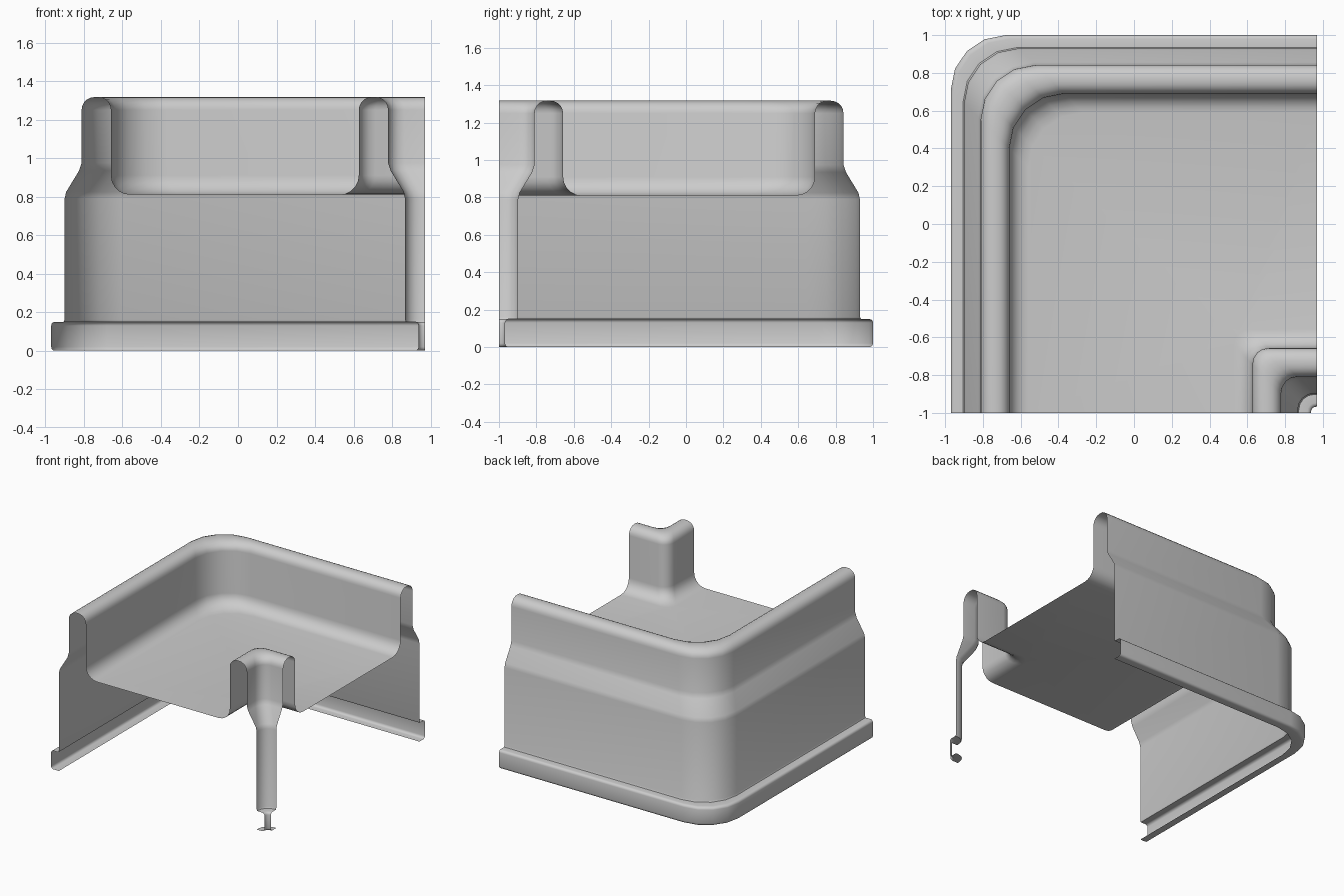
import bpy, bmesh, math

if "Cube" in bpy.data.objects:
    bpy.data.objects.remove(bpy.data.objects["Cube"])

X_CUT, Y_CUT = 0.97, -1.0      # planes where the sheet is cut open


def arc(cx, cz, r, a0, a1, n):
    """Points of an arc, angles in degrees."""
    return [(cx + r * math.cos(math.radians(a0 + (a1 - a0) * i / n)),
             cz + r * math.sin(math.radians(a0 + (a1 - a0) * i / n)))
            for i in range(n + 1)]


# Wall section (inward offset, height): hooked flange, wall, flare, rolled rim, floor fillet
profile = [(0.07, 0.0)]
profile += arc(0.02, 0.02, 0.02, 270, 180, 3)
profile += arc(0.02, 0.13, 0.02, 180, 90, 3)
profile += [(0.065, 0.15), (0.07, 0.162), (0.07, 0.79), (0.078, 0.825),
            (0.145, 0.935), (0.158, 0.975)]
profile += arc(0.225, 1.25, 0.067, 180, 90, 5)
profile += arc(0.243, 1.25, 0.067, 90, 0, 5)
profile += arc(0.41, 0.91, 0.10, 180, 270, 5)
profile = [(d, min(z * 1.0, 1.317)) for d, z in profile]


def corner_path(x0, y1, r, n):
    """Line along y, rounded corner, line along x."""
    bend = arc(x0 + r, y1 - r, r, 180, 90, n)
    return [(x0, Y_CUT)] + bend + [(X_CUT, y1)]


def sweep(bm, paths, flip):
    """Skin the stacked paths and return the last row of vertices."""
    rows = [[bm.verts.new((x, y, z)) for x, y in path] for path, z in paths]
    for a, b in zip(rows, rows[1:]):
        for i in range(len(a) - 1):
            quad = [a[i], a[i + 1], b[i + 1], b[i]]
            bm.faces.new(quad[::-1] if flip else quad)
    return rows[-1]


bm = bmesh.new()

# Large outer corner wall
outer = sweep(bm, [(corner_path(-0.97 + d, 1 - d, 0.29, 4), z)
                   for d, z in profile], True)

# Small hollow post at the opposite corner, same section turned around
post_paths = []
for d, z in profile:
    p = d + 0.033
    post_paths.append((corner_path(X_CUT - p, Y_CUT + p, min(0.085, p * 0.85), 4), z))
post = sweep(bm, post_paths, False)

# Floor between the two fillets
bm.faces.new((outer + post[::-1])[::-1])

mesh = bpy.data.meshes.new("tray_shell")
bm.to_mesh(mesh)
bm.free()
mesh.shade_smooth()
mesh.set_sharp_from_angle(angle=math.radians(40))

grey = bpy.data.materials.new("light_grey")
grey.diffuse_color = (0.6, 0.6, 0.6, 1)
grey.use_nodes = True
grey.node_tree.nodes["Principled BSDF"].inputs["Base Color"].default_value = grey.diffuse_color
mesh.materials.append(grey)
shell = bpy.data.objects.new("tray_shell", mesh)
bpy.context.collection.objects.link(shell)
